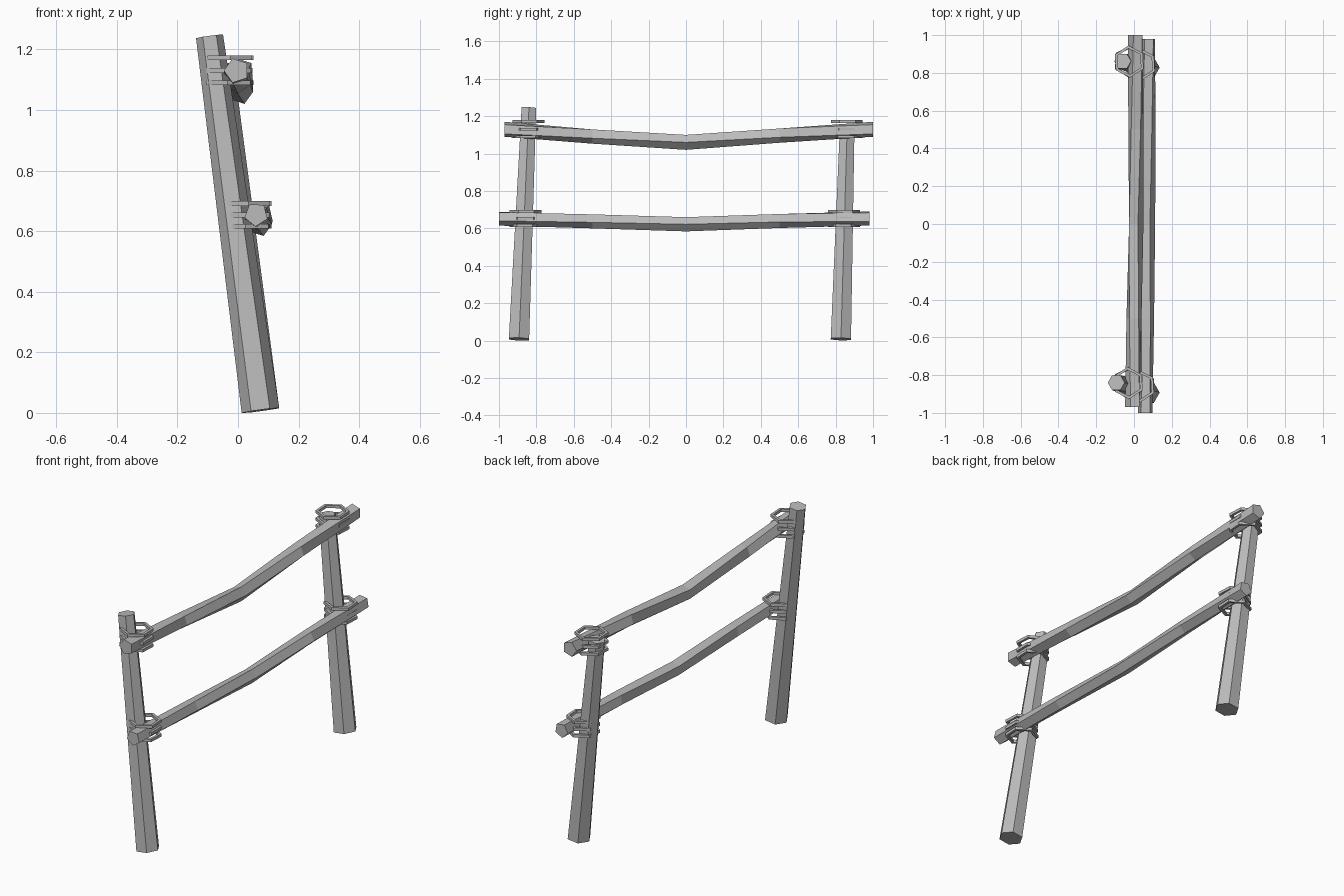
import bpy, bmesh, math
from mathutils import Vector, Matrix

cube = bpy.data.objects.get("Cube")
if cube:
    bpy.data.objects.remove(cube, do_unlink=True)


def make_material(name, value):
    mat = bpy.data.materials.new(name)
    mat.use_nodes = True
    colour = (value, value, value, 1)
    mat.diffuse_color = colour
    mat.node_tree.nodes["Principled BSDF"].inputs["Base Color"].default_value = colour
    return mat


GREY = make_material("plain grey", 0.5)


def finish(name, bm):
    bmesh.ops.recalc_face_normals(bm, faces=bm.faces)
    mesh = bpy.data.meshes.new(name)
    bm.to_mesh(mesh)
    bm.free()
    mesh.materials.append(GREY)
    obj = bpy.data.objects.new(name, mesh)
    bpy.context.collection.objects.link(obj)


# Tapered six-sided post between two points, capped square to its axis
def post(name, foot, top, r_foot, r_top):
    foot, top = Vector(foot), Vector(top)
    axis = top - foot
    turn = Vector((0, 0, 1)).rotation_difference(axis).to_matrix().to_4x4()
    bm = bmesh.new()
    bmesh.ops.create_cone(
        bm, cap_ends=True, segments=6, radius1=r_foot, radius2=r_top,
        depth=axis.length,
        matrix=Matrix.Translation((foot + top) / 2) @ turn @ Matrix.Rotation(math.pi / 2, 4, "Z"))
    # put corners on the x axis
    corner = max(bm.verts, key=lambda v: v.co.x - 9 * v.co.z).co - foot
    spin = -math.atan2(corner.y, corner.x)
    spin = (spin + math.pi / 6) % (math.pi / 3) - math.pi / 6
    bmesh.ops.rotate(bm, verts=bm.verts, cent=foot,
                     matrix=Matrix.Rotation(spin, 3, axis.normalized()))
    finish(name, bm)


# Five-sided sagging rail; each station is x, y, z and twist in degrees
def rail(name, stations, radius):
    bm = bmesh.new()
    rings = []
    for x, y, z, twist in stations:
        angles = [math.radians(180 + twist + 72 * i) for i in range(5)]
        rings.append([bm.verts.new((x + radius * math.cos(a), y, z + radius * math.sin(a)))
                      for a in angles])
    for a, b in zip(rings, rings[1:]):
        for i in range(5):
            j = (i + 1) % 5
            bm.faces.new((a[i], a[j], b[j], b[i]))
    bm.faces.new(rings[0])
    bm.faces.new(rings[-1])
    finish(name, bm)


# Three stacked six-sided rope loops with a four-sided section
def binding(name, x, y, heights):
    bm = bmesh.new()
    for n, z in enumerate(heights):
        rings = []
        for i in range(6):
            a = math.radians(90 + 60 * i + 3 * (n - 1))
            ring = []
            for k in range(4):
                b = math.radians(45 + 90 * k)
                r = 0.077 + 0.011 * math.cos(b)
                ring.append(bm.verts.new((x + r * math.cos(a), y + r * math.sin(a),
                                          z + 0.011 * math.sin(b))))
            rings.append(ring)
        for i in range(6):
            a, b = rings[i], rings[(i + 1) % 6]
            for k in range(4):
                m = (k + 1) % 4
                bm.faces.new((a[k], a[m], b[m], b[k]))
    finish(name, bm)


post("front_post", (0.074, -0.893, 0.008), (-0.094, -0.84, 1.243), 0.0625, 0.045)
post("back_post", (0.074, 0.828, 0.008), (-0.06, 0.862, 1.15), 0.0625, 0.045)

rail("upper_rail", [(-0.005, -0.97, 1.13, 0), (0, -0.5, 1.095, 18), (0.008, 0, 1.06, 36),
                    (0.01, 0.5, 1.1, 18), (0.01, 1.0, 1.13, 0)], 0.042)
rail("lower_rail", [(0.06, -1.0, 0.655, 15), (0.067, -0.5, 0.64, 25), (0.072, 0, 0.622, 36),
                    (0.075, 0.5, 0.642, 25), (0.075, 0.98, 0.655, 10)], 0.04)

UPPER = (1.09, 1.13, 1.172)
LOWER = (0.616, 0.653, 0.691)
binding("front_upper_rope", -0.03, -0.842, UPPER)
binding("back_upper_rope", -0.025, 0.86, UPPER)
binding("front_lower_rope", 0.03, -0.858, LOWER)
binding("back_lower_rope", 0.035, 0.845, LOWER)
